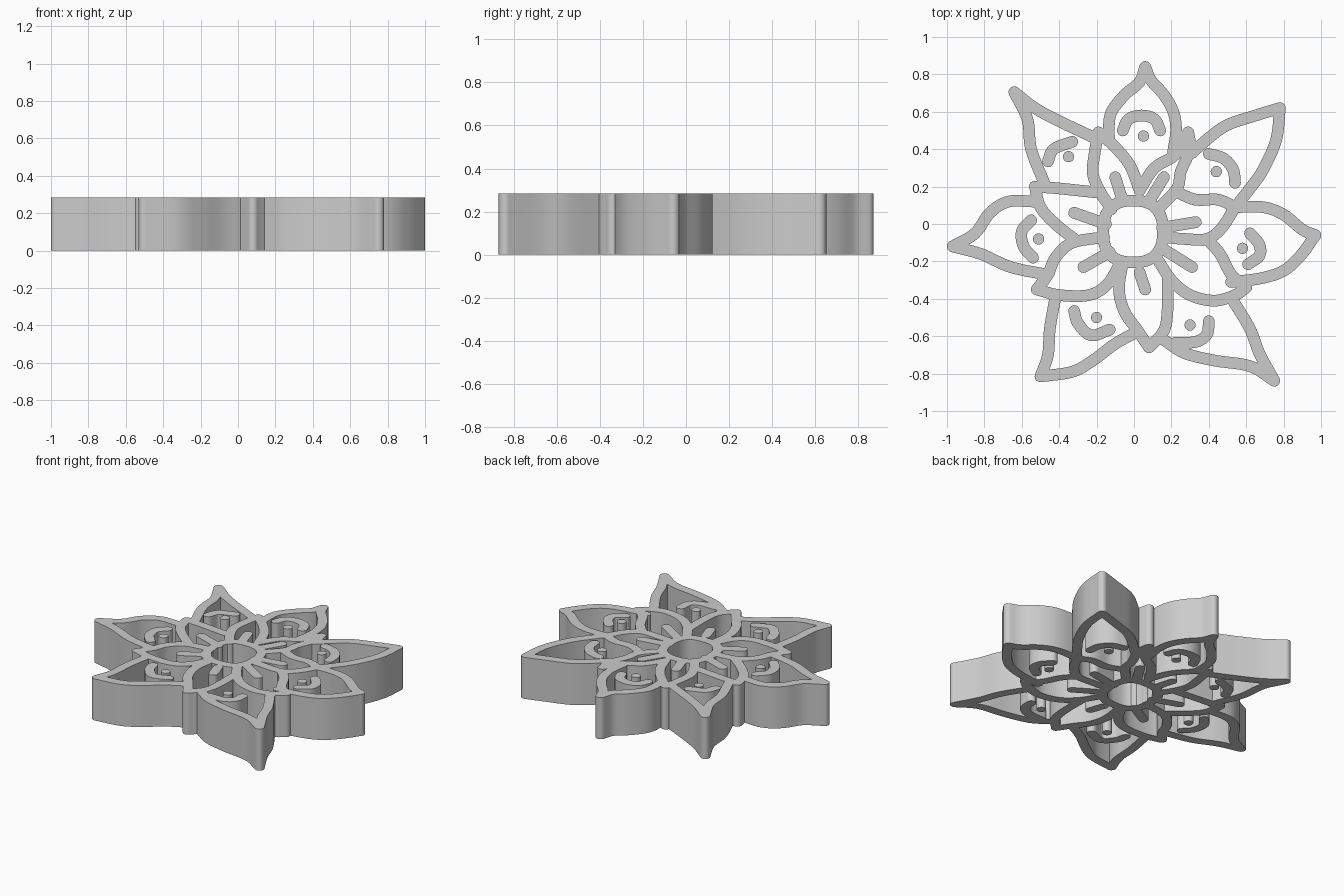
import bpy, bmesh
from math import cos, sin, pi, radians, copysign
from mathutils import Vector
from mathutils.geometry import delaunay_2d_cdt

if "Cube" in bpy.data.objects:
    bpy.data.objects.remove(bpy.data.objects["Cube"])

W, H = 0.031, 0.285          # half line width, height
frame = []                   # convex pieces of the joined line work


def smooth(points, steps=6):
    """Catmull-Rom curve through the points."""
    p = [Vector(q) for q in points]
    p = [2 * p[0] - p[1]] + p + [2 * p[-1] - p[-2]]
    out = []
    for a, b, c, d in zip(p, p[1:], p[2:], p[3:]):
        for i in range(steps):
            t = i / steps
            out.append(0.5 * (2 * b + (c - a) * t + (2 * a - 5 * b + 4 * c - d) * t * t
                              + (3 * b - a - 3 * c + d) * t ** 3))
    return out + [p[-2]]


def disc(c, r=W, n=20):
    return [Vector((c[0] + r * cos(2 * pi * i / n), c[1] + r * sin(2 * pi * i / n))) for i in range(n)]


def ribbon(path, closed=False):
    """Constant-width line with round ends, as a list of polygons."""
    n = len(path)
    left, right = [], []
    for i, p in enumerate(path):
        nxt = path[(i + 1) % n] if closed else path[min(i + 1, n - 1)]
        prv = path[i - 1] if closed else path[max(i - 1, 0)]
        t = (nxt - prv).normalized()
        off = Vector((-t.y, t.x)) * W
        left.append(p + off)
        right.append(p - off)
    polys = []
    for i in range(n if closed else n - 1):
        j = (i + 1) % n
        polys.append([right[i], right[j], left[j], left[i]])
    return polys if closed else polys + [disc(path[0]), disc(path[-1])]


def line(*points):
    return ribbon(smooth(points))


def build(name, polys):
    """Merge overlapping polygons into one flat sheet and thicken it."""
    verts, faces = [], []
    for poly in polys:
        faces.append(list(range(len(verts), len(verts) + len(poly))))
        verts += poly
    co, _, tris, _, _, src = delaunay_2d_cdt(verts, [], faces, 0, 1e-5)
    bm = bmesh.new()
    bv = [bm.verts.new((v.x, v.y, 0)) for v in co]
    for tri, s in zip(tris, src):
        if s:
            bm.faces.new([bv[i] for i in tri])
    bmesh.ops.delete(bm, geom=[v for v in bm.verts if not v.link_faces], context='VERTS')
    bm.normal_update()
    for f in bm.faces:
        if f.normal.z < 0:
            f.normal_flip()
    me = bpy.data.meshes.new(name)
    bm.to_mesh(me)
    bm.free()
    ob = bpy.data.objects.new(name, me)
    bpy.context.collection.objects.link(ob)
    mod = ob.modifiers.new("thickness", 'SOLIDIFY')
    mod.thickness, mod.offset = H, 1
    bpy.ops.object.select_all(action='DESELECT')
    ob.select_set(True)
    bpy.context.view_layer.objects.active = ob
    bpy.ops.object.modifier_apply(modifier=mod.name)
    bpy.ops.object.shade_smooth_by_angle(angle=radians(35))


def petal(tip, side_a, side_b):
    for side in (side_a, side_b):
        frame.extend(line(tip, *side))


def outer_petal(name, tip, side_a, side_b, arc, dot):
    petal(tip, side_a, side_b)
    build(name + "_petal_arc", line(*arc))
    build(name + "_petal_dot", [disc(dot, 0.03, 24)])


# Outer petals, each with a loose arc and dot inside
outer_petal("top", (.06, .84),
            [(.03, .76), (-.05, .69), (-.12, .60), (-.135, .51), (-.13, .44)],
            [(.09, .77), (.16, .69), (.21, .60), (.225, .50), (.21, .39)],
            [(-.06, .50), (-.03, .56), (.04, .58), (.11, .56), (.14, .50)], (.05, .47))
outer_petal("upper_right", (.78, .62),
            [(.65, .58), (.50, .53), (.40, .46), (.31, .38)],
            [(.76, .45), (.69, .29), (.62, .19), (.54, .09)],
            [(.40, .375), (.48, .35), (.53, .29), (.54, .22)], (.44, .28))
outer_petal("right", (.97, -.06),
            [(.90, -.03), (.80, .05), (.69, .09), (.53, .09)],
            [(.89, -.17), (.80, -.25), (.68, -.29), (.52, -.31)],
            [(.62, -.05), (.67, -.11), (.67, -.17), (.61, -.215)], (.58, -.13))
outer_petal("lower_right", (.75, -.838),
            [(.67, -.69), (.62, -.56), (.53, -.41)],
            [(.62, -.76), (.43, -.73), (.27, -.69), (.16, -.62)],
            [(.40, -.52), (.39, -.59), (.33, -.63), (.22, -.635)], (.30, -.54))
outer_petal("lower_left", (-.50, -.815),
            [(-.33, -.79), (-.22, -.73), (-.10, -.64), (.01, -.58)],
            [(-.46, -.70), (-.45, -.56), (-.42, -.39)],
            [(-.32, -.465), (-.30, -.53), (-.23, -.595), (-.13, -.565)], (-.20, -.50))
outer_petal("left", (-.97, -.12),
            [(-.85, -.05), (-.77, .06), (-.67, .12), (-.53, .12)],
            [(-.82, -.16), (-.66, -.23), (-.47, -.27)],
            [(-.55, .02), (-.60, -.04), (-.59, -.12), (-.54, -.18)], (-.51, -.08))
outer_petal("upper_left", (-.64, .705),
            [(-.53, .62), (-.40, .55), (-.21, .46)],
            [(-.57, .56), (-.55, .40), (-.48, .22)],
            [(-.46, .335), (-.43, .40), (-.33, .44)], (-.35, .36))

# Inner petals, between the outer ones
petal((-.19, .49), [(-.21, .38), (-.22, .27), (-.18, .17), (-.12, .08)],
      [(-.10, .41), (-.02, .31), (.03, .18)])
petal((.29, .49), [(.30, .40), (.25, .28), (.23, .19), (.13, .08)],
      [(.22, .37), (.11, .30), (.03, .18)])
petal((.54, .09), [(.45, .13), (.33, .13), (.23, .17)],
      [(.47, -.02), (.39, -.08), (.27, -.08), (.16, -.07)])
petal((.60, -.34), [(.52, -.27), (.46, -.16), (.39, -.08)],
      [(.54, -.38), (.43, -.41), (.30, -.38), (.20, -.30), (.12, -.18)])
petal((.08, -.66), [(.16, -.57), (.18, -.45), (.18, -.30)],
      [(.02, -.57), (-.05, -.47), (-.08, -.35), (-.06, -.20)])
petal((-.52, -.35), [(-.40, -.38), (-.24, -.38), (-.14, -.32), (-.07, -.20)],
      [(-.46, -.27), (-.42, -.18), (-.33, -.10), (-.16, -.07)])
petal((-.53, .20), [(-.50, .09), (-.42, 0), (-.32, -.08)],
      [(-.40, .19), (-.21, .17)])

# Rounded-square centre ring
ring = []
for i in range(64):
    c, s = cos(2 * pi * i / 64), sin(2 * pi * i / 64)
    ring.append(Vector((-.005 + .16 * copysign(abs(c) ** .8, c), -.04 + .165 * copysign(abs(s) ** .8, s))))
frame += ribbon(ring, closed=True)

# Short rays around the ring
for a, b in [((-.06, .12), (-.10, .25)), ((.08, .12), (.16, .25)), ((.15, -.02), (.33, .01)),
             ((.15, -.13), (.31, -.23)), ((-.13, -.15), (-.27, -.23)), ((-.15, 0), (-.32, .06))]:
    frame += line(a, b)
build("flower_frame", frame)
build("bottom_ray", line((.03, -.26), (.06, -.35)))
